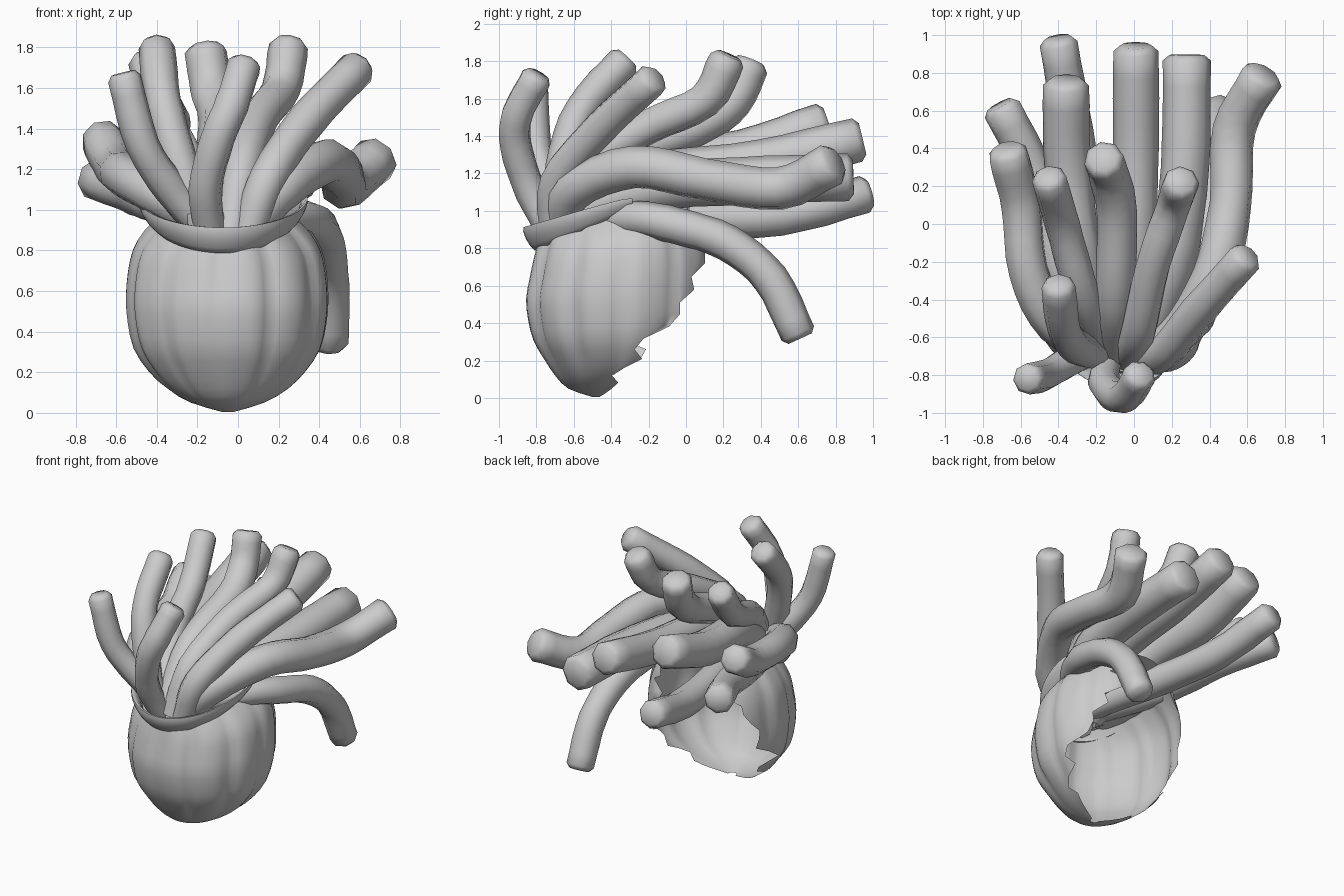
import bpy, bmesh, math, random
from mathutils import Vector

if "Cube" in bpy.data.objects:
    bpy.data.objects.remove(bpy.data.objects["Cube"])

random.seed(4)


def finish(name, bm, angle=60):
    bmesh.ops.recalc_face_normals(bm, faces=bm.faces)
    me = bpy.data.meshes.new(name)
    bm.to_mesh(me)
    bm.free()
    ob = bpy.data.objects.new(name, me)
    bpy.context.collection.objects.link(ob)
    bpy.ops.object.select_all(action='DESELECT')
    ob.select_set(True)
    bpy.context.view_layer.objects.active = ob
    bpy.ops.object.shade_smooth_by_angle(angle=math.radians(angle))
    return ob


def spline(pts, n):
    """Catmull-Rom curve through points of any dimension, n steps per span."""
    p = [Vector(q) for q in pts]
    p = [p[0] * 2 - p[1]] + p + [p[-1] * 2 - p[-2]]
    out = []
    for i in range(1, len(p) - 2):
        a, b, c, d = p[i - 1:i + 3]
        for k in range(n):
            t = k / n
            out.append(0.5 * (2 * b + (c - a) * t + (2 * a - 5 * b + 4 * c - d) * t * t
                              + (3 * b - a - 3 * c + d) * t ** 3))
    return out + [p[-2]]


def skin(bm, rings, closed):
    for r, s in zip(rings, rings[1:]):
        n = len(r)
        for j in range(n if closed else n - 1):
            k = (j + 1) % n
            bm.faces.new((r[j], r[k], s[k], s[j]))


def tentacle(name, radius, pts, sides=8):
    path = spline(pts, 4)
    bm = bmesh.new()
    rings = []
    side = Vector((1, 0.15, 0.1))
    for i, p in enumerate(path):
        tan = (path[min(i + 1, len(path) - 1)] - path[max(i - 1, 0)]).normalized()
        side = (side - tan * side.dot(tan)).normalized()
        up = tan.cross(side)
        u = i / (len(path) - 1)
        r = radius * (0.9 + 0.12 * min(1, 3 * u)) * random.uniform(0.98, 1.03)
        sections = [(p, r)]
        if i == len(path) - 1:      # slightly rounded blunt tip
            sections = [(p - tan * 0.005, r), (p + tan * 0.025, r * 0.72)]
        for c, q in sections:
            rings.append([bm.verts.new(c + (side * math.cos(a) + up * math.sin(a)) * q)
                          for a in (math.tau * j / sides for j in range(sides))])
    skin(bm, rings, True)
    bm.faces.new(rings[0])
    bm.faces.new(rings[-1])
    finish(name, bm)


# Body: ribbed shell, torn open at the back and underneath
# rows: height, x radius, y radius, centre y, y of the torn edge
rows = [(0.005, .03, .03, -.47, -.46), (.05, .18, .19, -.44, -.43), (.12, .30, .30, -.40, -.42),
        (.21, .39, .39, -.37, -.27), (.32, .46, .46, -.36, -.20), (.45, .49, .50, -.35, -.02),
        (.58, .50, .51, -.35, .01), (.72, .49, .50, -.34, .08), (.84, .465, .48, -.34, .07),
        (.94, .41, .46, -.34, .05), (1.03, .33, .42, -.36, .03)]
bm = bmesh.new()
rings = []
N = 84
for z, rx, ry, cy, cut in spline(rows, 2):
    # left side is torn further forward than the right
    edge = [math.acos(max(-1, min(1, (cy - cut + extra + random.uniform(-.045, .045)) / ry)))
            for extra in (.12 if .3 < z < .8 else 0, 0)]
    if z < 0.1:
        edge = [1.8, 1.8]
    ring = []
    for j in range(N + 1):
        a = max(-edge[0], min(edge[1], math.pi * (2 * j / N - 1)))
        groove = abs(math.sin(a * 5.5 + 0.5 + 0.2 * math.sin(3 * z)))
        k = 1 - min(1, z * 4) * (0.05 * (1 - groove) ** 2 + 0.008 * math.sin(13 * a + 2 * z))
        tilt = 1 - 0.15 * z * max(0, 0.5 + 0.5 * math.cos(a)) ** 1.5
        ring.append(bm.verts.new((-.05 + rx * k * math.sin(a), cy - ry * k * math.cos(a), z * tilt)))
    rings.append(ring)
skin(bm, rings, False)
bmesh.ops.remove_doubles(bm, verts=bm.verts, dist=0.0005)
finish("body_shell", bm)

# Collar: tilted lip round the front of the mouth
bm = bmesh.new()
rings = []
M = 32
for i in range(M + 1):
    a = math.radians(-95 + 190 * i / M)
    taper = 0.35 + 0.65 * math.sin(math.pi * i / M) ** 0.5
    out = Vector((math.sin(a), -math.cos(a), 0))
    c = Vector((-.075 + .395 * math.sin(a), -.33 - .50 * math.cos(a),
                1.03 - .18 * max(-.1, math.cos(a))))
    ring = []
    for j in range(10):
        b = math.tau * j / 10
        h, d = .066 * taper * math.sin(b), .026 * taper * math.cos(b)
        ring.append(bm.verts.new(c + out * (d + h * 0.5) + Vector((0, 0, h))))
    rings.append(ring)
skin(bm, rings, True)
bm.faces.new(rings[0])
bm.faces.new(rings[-1])
finish("collar", bm)

# Mouth disc under the tentacle roots
bm = bmesh.new()
disc = []
for k in (0.98, 0.5, 0.1):
    disc.append([bm.verts.new((-.06 + .35 * k * math.sin(a), -.36 - .43 * k * math.cos(a),
                               .95 - .09 * k * math.cos(a)))
                 for a in (math.tau * j / 32 for j in range(32))])
skin(bm, disc, True)
bm.faces.new(disc[-1])
finish("mouth_disc", bm)

# Tentacles: radius and path from root to tip
tentacle("front_tentacle_middle", .085, [(-.13, -.70, .85), (-.16, -.83, 1.10), (-.10, -.91, 1.35),
                                         (-.03, -.90, 1.52), (.03, -.80, 1.71)])
tentacle("front_tentacle_left", .082, [(-.18, -.66, .92), (-.33, -.72, 1.10), (-.47, -.80, 1.32),
                                       (-.56, -.82, 1.65)])
tentacle("upper_tentacle_left", .088, [(-.17, -.70, .90), (-.29, -.66, 1.24), (-.37, -.56, 1.54),
                                       (-.40, -.33, 1.80)])
tentacle("upper_tentacle_right", .092, [(.05, -.70, .88), (.15, -.69, 1.16), (.34, -.46, 1.44),
                                        (.59, -.18, 1.70)])
tentacle("crown_tentacle_right", .095, [(-.04, -.70, .87), (.02, -.58, 1.20), (.10, -.22, 1.44),
                                        (.21, .10, 1.59), (.25, .22, 1.81)])
tentacle("crown_tentacle_middle", .105, [(-.1, -.68, .92), (-.1, -.4, 1.26), (-.09, .05, 1.45),
                                         (-.13, .25, 1.59), (-.16, .34, 1.78)])
tentacle("crown_tentacle_left", .09, [(-.14, -.68, .93), (-.27, -.38, 1.28), (-.38, .0, 1.47),
                                      (-.45, .24, 1.73)])
tentacle("side_tentacle_left", .105, [(-.16, -.66, .94), (-.42, -.53, 1.09), (-.56, -.25, 1.17),
                                      (-.60, .1, 1.21), (-.67, .38, 1.35)])
tentacle("low_tentacle_left", .10, [(-.18, -.60, .97), (-.42, -.2, 1.04), (-.52, .25, 1.08),
                                    (-.70, .61, 1.15)])
tentacle("back_tentacle_left", .12, [(-.15, -.65, .94), (-.28, -.2, 1.23), (-.35, .3, 1.31),
                                     (-.36, .74, 1.46)])
tentacle("back_tentacle_middle", .118, [(-.02, -.65, .94), (.0, -.2, 1.18), (.01, .4, 1.26),
                                        (.01, .92, 1.38)])
tentacle("back_tentacle_right", .125, [(.04, -.64, .96), (.2, -.2, 1.12), (.27, .3, 1.16),
                                       (.28, .87, 1.18)])
tentacle("back_tentacle_low", .10, [(-.1, -.6, .95), (-.24, .0, .96), (-.32, .5, .97),
                                    (-.40, .96, 1.09)])
tentacle("side_tentacle_right", .112, [(.05, -.66, .92), (.22, -.60, 1.11), (.42, -.28, 1.235),
                                       (.51, .1, 1.17), (.53, .50, 1.12), (.68, .78, 1.25)])
tentacle("drooping_tentacle_right", .095, [(.10, -.52, .95), (.30, -.26, .96), (.39, -.05, .92),
                                           (.43, .22, .83), (.45, .45, .64), (.45, .60, .34)])
